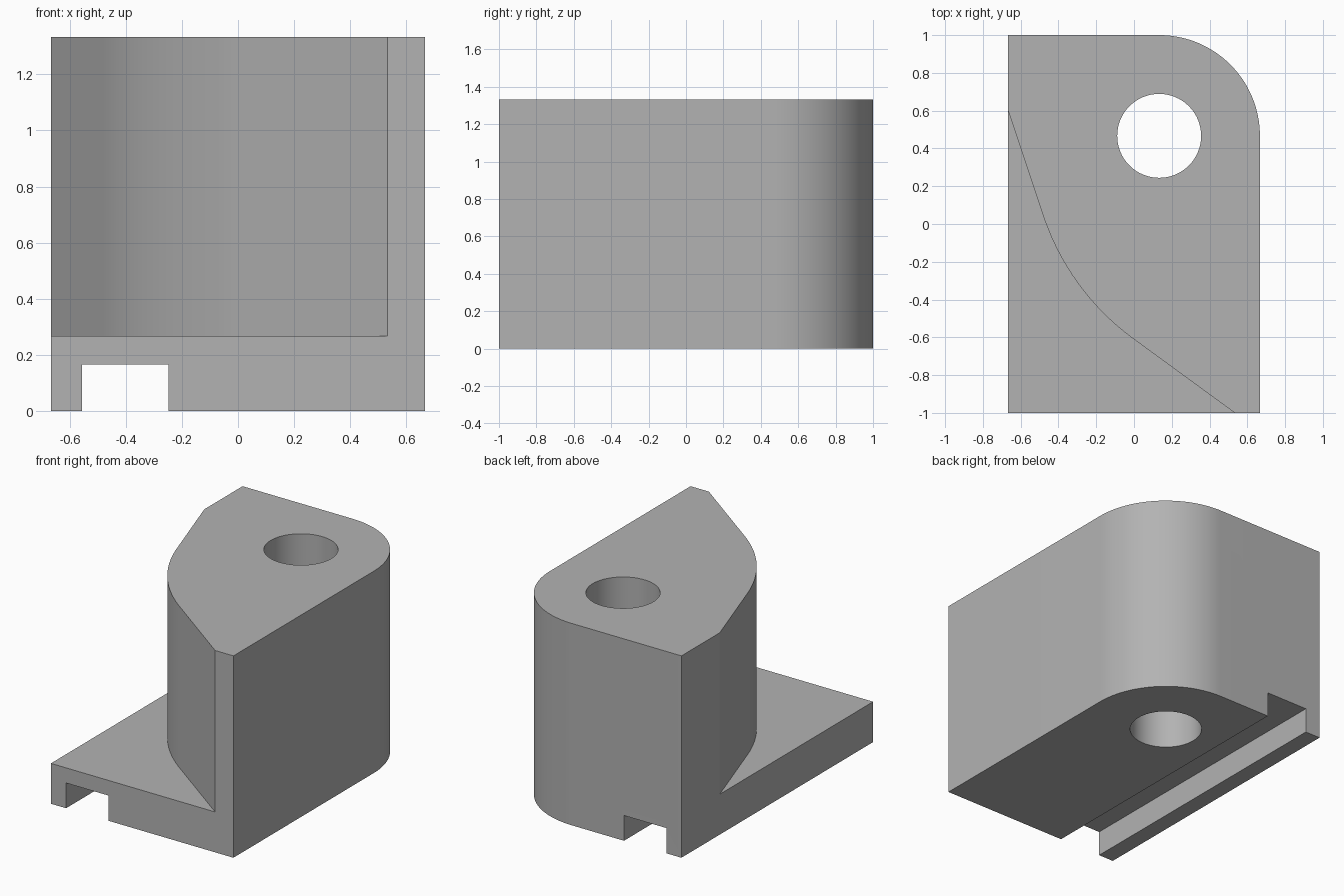
import bpy, bmesh, math
from mathutils import Vector

if "Cube" in bpy.data.objects:
    bpy.data.objects.remove(bpy.data.objects["Cube"])

HX, HY, TOP, STEP = 0.6667, 1.0, 1.3333, 0.2667   # half sizes, full height, flange height
R, CX, CY = 0.5333, 0.1333, 0.4667                # rounded corner, shared with the hole


def arc(cx, cy, r, a0, a1, n):
    return [(cx + r * math.cos(a0 + (a1 - a0) * i / n),
             cy + r * math.sin(a0 + (a1 - a0) * i / n)) for i in range(n + 1)]


def fillet(p, corner, q, r, n):
    """Round the corner of the path p - corner - q with a tangent arc."""
    p, c, q = Vector(p), Vector(corner), Vector(q)
    u, v = (p - c).normalized(), (q - c).normalized()
    half = math.acos(u.dot(v)) / 2
    centre = c + (u + v).normalized() * r / math.sin(half)
    start = c + u * r / math.tan(half) - centre
    end = c + v * r / math.tan(half) - centre
    a0, a1 = math.atan2(start.y, start.x), math.atan2(end.y, end.x)
    a1 = a0 + (a1 - a0 + math.pi) % (2 * math.pi) - math.pi
    return arc(centre.x, centre.y, r, a0, a1, n)


def prism(name, outline, z0, z1):
    bm = bmesh.new()
    face = bm.faces.new([bm.verts.new((x, y, z0)) for x, y in outline])
    ext = bmesh.ops.extrude_face_region(bm, geom=[face])
    bmesh.ops.translate(bm, vec=(0, 0, z1 - z0),
                        verts=[g for g in ext["geom"] if isinstance(g, bmesh.types.BMVert)])
    bmesh.ops.recalc_face_normals(bm, faces=bm.faces)
    mesh = bpy.data.meshes.new(name)
    bm.to_mesh(mesh)
    bm.free()
    obj = bpy.data.objects.new(name, mesh)
    bpy.context.collection.objects.link(obj)
    return obj


# Solid block with one rounded back corner
block = prism("bracket_body",
              [(-HX, -HY), (HX, -HY)] + arc(CX, CY, R, 0, math.pi / 2, 32) + [(-HX, HY)],
              0, TOP)
grey = bpy.data.materials.new("plain grey")
grey.diffuse_color = (0.45, 0.45, 0.45, 1)
grey.use_nodes = True
grey.node_tree.nodes["Principled BSDF"].inputs["Base Color"].default_value = grey.diffuse_color
block.data.materials.append(grey)

# Curved front-left pocket that leaves the thin flange
p, corner, q = Vector((-HX, 0.6)), Vector((-0.347, -0.357)), Vector((0.5333, -1.0))
pocket = ([tuple(p + (p - corner) * 0.2)] + fillet(p, corner, q, 1.3333, 32)
          + [tuple(q + (q - corner) * 0.2), (-1, -1.2)])

cutters = [
    prism("pocket_cutter", pocket, STEP, 2),
    prism("slot_cutter", [(-0.556, -1.5), (-0.247, -1.5), (-0.247, 1.5), (-0.556, 1.5)], -1, 0.1667),
    prism("hole_cutter", arc(CX, CY, 0.2222, 0, 2 * math.pi, 64)[:-1], -1, 2),
]
bpy.context.view_layer.objects.active = block
for cutter in cutters:
    mod = block.modifiers.new(cutter.name, 'BOOLEAN')
    mod.operation, mod.solver, mod.object = 'DIFFERENCE', 'EXACT', cutter
    bpy.ops.object.modifier_apply(modifier=mod.name)
    bpy.data.objects.remove(cutter)

# Smooth curved walls with crisp edges
bpy.ops.object.select_all(action='DESELECT')
block.select_set(True)
bpy.ops.object.shade_smooth_by_angle(angle=math.radians(15))
